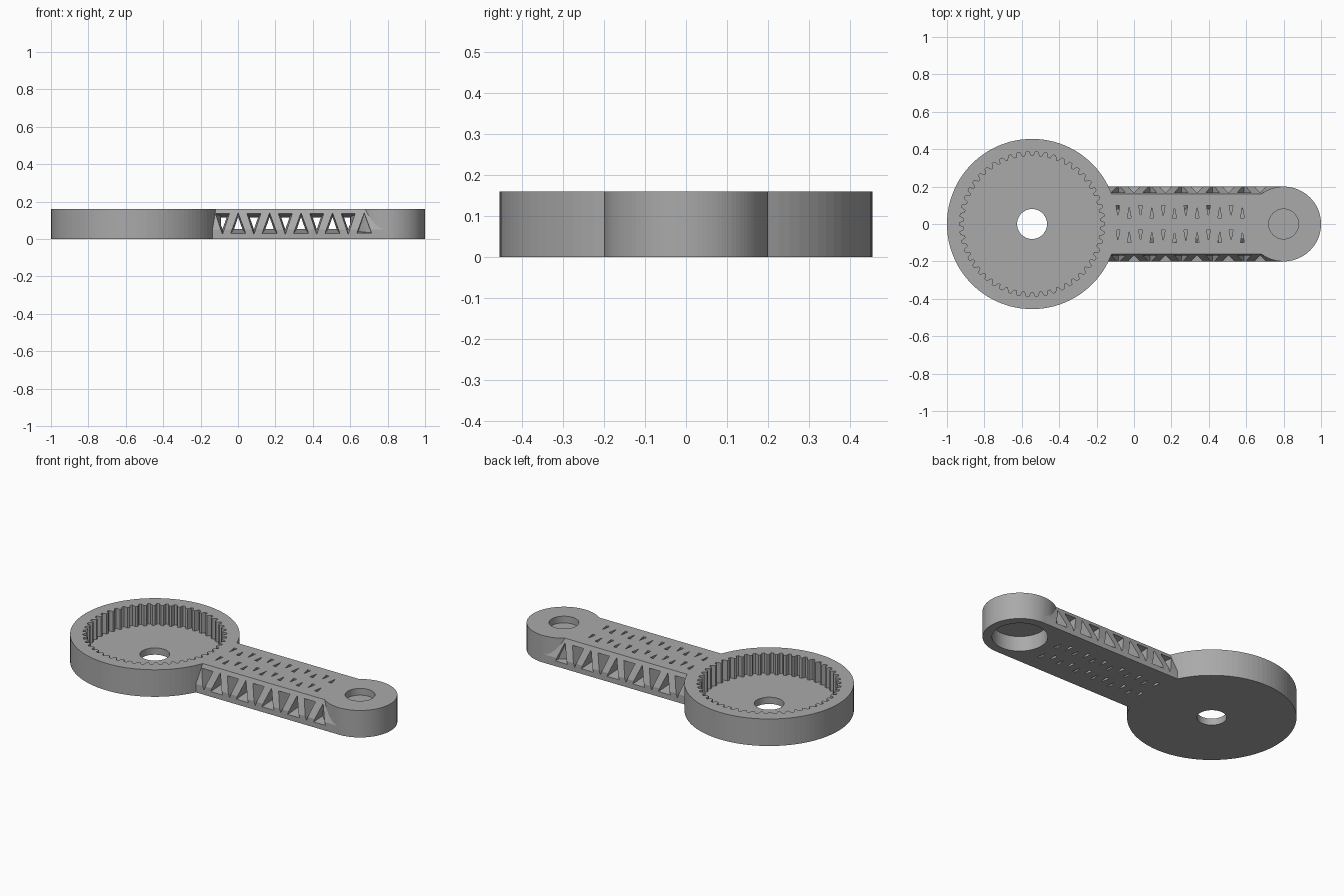
import bpy, bmesh, math

if "Cube" in bpy.data.objects:
    bpy.data.objects.remove(bpy.data.objects["Cube"])

grey = bpy.data.materials.new("plain grey")
grey.use_nodes = True
COLOUR = (0.4, 0.4, 0.4, 1)
grey.diffuse_color = COLOUR
grey.node_tree.nodes["Principled BSDF"].inputs["Base Color"].default_value = COLOUR

H = 0.16
RING_X, RING_R = -0.545, 0.455
BOSS_X, BOSS_R = 0.8, 0.2
HOLE_R = 0.08
FLOOR = 0.04


def loft(bm, sections):
    """Closed solid through matching loops of points."""
    loops = [[bm.verts.new(p) for p in s] for s in sections]
    n = len(loops[0])
    for a, b in zip(loops, loops[1:]):
        for i in range(n):
            j = (i + 1) % n
            bm.faces.new((a[i], a[j], b[j], b[i]))
    bm.faces.new(loops[0][::-1])
    bm.faces.new(loops[-1])


def solid(name, *parts):
    bm = bmesh.new()
    for sections in parts:
        loft(bm, sections)
    bmesh.ops.recalc_face_normals(bm, faces=bm.faces)
    me = bpy.data.meshes.new(name)
    bm.to_mesh(me)
    bm.free()
    me.materials.append(grey)
    ob = bpy.data.objects.new(name, me)
    bpy.context.collection.objects.link(ob)
    return ob


def disc(x, r, z0, z1, n=96):
    pts = [(x + r * math.cos(2 * math.pi * i / n), r * math.sin(2 * math.pi * i / n))
           for i in range(n)]
    return [[(px, py, z) for px, py in pts] for z in (z0, z1)]


def combine(target, tool, operation):
    mod = target.modifiers.new(operation.lower(), "BOOLEAN")
    mod.operation, mod.solver, mod.object = operation, "EXACT", tool
    bpy.context.view_layer.objects.active = target
    bpy.ops.object.modifier_apply(modifier=mod.name)
    bpy.data.objects.remove(tool)


# Arm: upright lower edges, sloping upper sides
half = [(0.2, 0), (0.2, 0.05), (0.16, H)]
outline = half + [(-y, z) for y, z in reversed(half)]
body = solid("gear_housing_arm", [[(x, y, z) for y, z in outline] for x in (-0.4, 0.79)])


# Truss windows in the sides, narrowing towards the middle
def window(x, up, stations):
    s = 1 if up else -1
    tri = [(-0.04, -0.055 * s), (0.04, -0.055 * s), (0, 0.06 * s)]
    return [[(x + dx * k, y, 0.085 + dz * k) for dx, dz in tri] for y, k in stations]


through = [(-0.25, 1.1), (0, 0.55), (0.25, 1.1)]
windows = [window(-0.083 + 0.084 * i, i % 2 == 1, through) for i in range(9)]
for side in (-1, 1):
    windows.append(window(0.675, True, [(0.25 * side, 1.1), (0.11 * side, 0.75)]))
combine(body, solid("window_cutter", *windows), "DIFFERENCE")


# Small tapered slots in the top and underside
def slot(x, y, flip, z0, z1):
    s = -1 if flip else 1
    tri = [(-0.01, 0.026 * s), (0.01, 0.026 * s), (0, -0.03 * s)]
    return [[(x + dx, y + dy, z) for dx, dy in tri] for z in (z0, z1)]


slots = []
for i in range(12):
    for side in (-1, 1):
        y = 0.066 * side + (0.007 if i % 2 == 0 else -0.007)
        for z0, z1 in ((-0.02, 0.03), (H - 0.035, H + 0.02)):
            slots.append(slot(-0.086 + 0.0605 * i, y, i % 2, z0, z1))
combine(body, solid("slot_cutter", *slots), "DIFFERENCE")

# Round ring housing and end boss
combine(body, solid("ring_housing", disc(RING_X, RING_R, 0, H)), "UNION")
combine(body, solid("end_boss", disc(BOSS_X, BOSS_R, 0, H)), "UNION")

# Toothed recess
TEETH = 50
teeth = []
for i in range(TEETH):
    for frac, r in ((-0.36, 0.364), (-0.14, 0.387), (0.14, 0.387), (0.36, 0.364)):
        a = 2 * math.pi * (i + frac) / TEETH
        teeth.append((RING_X + r * math.cos(a), r * math.sin(a)))
recess = [[(x, y, z) for x, y in teeth] for z in (FLOOR, H + 0.05)]
combine(body, solid("tooth_cutter", recess), "DIFFERENCE")

# Shaft hole, shallow top socket and wide lower bore
for name, x, r, z0, z1 in (("shaft_cutter", RING_X, HOLE_R, -0.05, 0.1),
                           ("socket_cutter", BOSS_X, HOLE_R, 0.12, 0.25),
                           ("bore_cutter", BOSS_X, 0.15, -0.05, 0.09)):
    combine(body, solid(name, disc(x, r, z0, z1, 64)), "DIFFERENCE")
